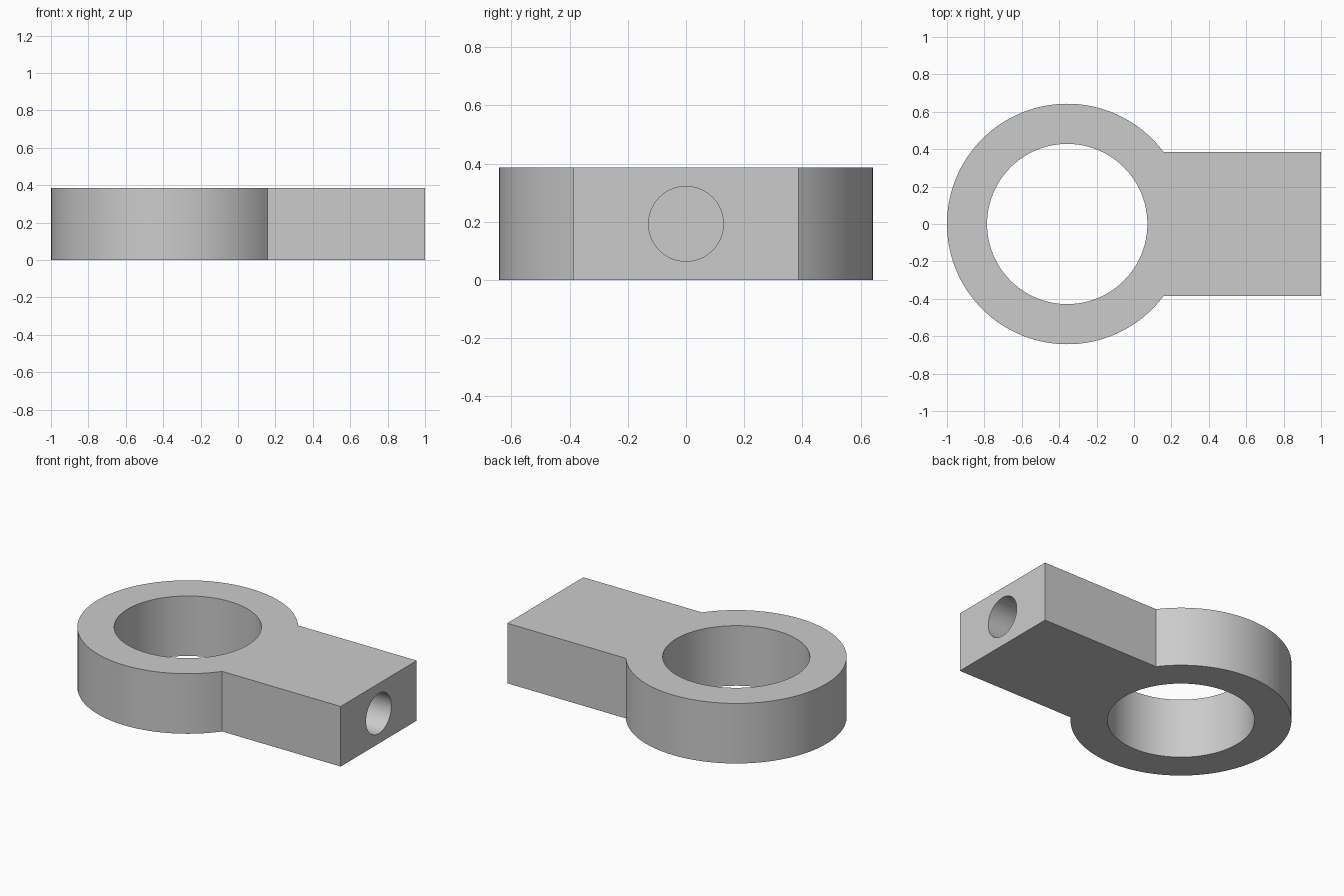
import bpy, bmesh, math
from mathutils import Matrix, Vector

cube = bpy.data.objects.get("Cube")
if cube:
    bpy.data.objects.remove(cube, do_unlink=True)

R_OUT, R_IN, R_BORE = 0.643, 0.4285, 0.1285
RING_X = -1 + R_OUT
HEIGHT = HALF_W = 0.386
BORE_DEPTH = 0.64
SEGMENTS = 96

grey = bpy.data.materials.new("plain_grey")
grey.use_nodes = True
grey.diffuse_color = (0.6, 0.6, 0.6, 1)
grey.node_tree.nodes["Principled BSDF"].inputs["Base Color"].default_value = grey.diffuse_color


def add_object(name, bm):
    bmesh.ops.recalc_face_normals(bm, faces=bm.faces[:])
    mesh = bpy.data.meshes.new(name)
    bm.to_mesh(mesh)
    bm.free()
    mesh.materials.append(grey)
    obj = bpy.data.objects.new(name, mesh)
    bpy.context.collection.objects.link(obj)
    return obj


def cylinder(name, radius, depth, matrix):
    bm = bmesh.new()
    bmesh.ops.create_cone(bm, cap_ends=True, segments=SEGMENTS, radius1=radius,
                          radius2=radius, depth=depth, matrix=matrix)
    obj = add_object(name, bm)
    obj.hide_render = True
    return obj


# Keyhole outline: ring arc running into a straight shank
start = math.asin(HALF_W / R_OUT)
sweep = 2 * (math.pi - start)
outline = [(1, -HALF_W), (1, HALF_W)]
for i in range(SEGMENTS + 1):
    a = start + sweep * i / SEGMENTS
    outline.append((RING_X + R_OUT * math.cos(a), R_OUT * math.sin(a)))

bm = bmesh.new()
base = bm.faces.new([bm.verts.new((x, y, 0)) for x, y in outline])
extruded = bmesh.ops.extrude_face_region(bm, geom=[base], use_keep_orig=True)
top = [v for v in extruded["geom"] if isinstance(v, bmesh.types.BMVert)]
bmesh.ops.translate(bm, verts=top, vec=Vector((0, 0, HEIGHT)))
body = add_object("rod_end_body", bm)

# Ring opening and blind bore in the shank end
cutters = [
    cylinder("ring_opening_cutter", R_IN, 2 * HEIGHT,
             Matrix.Translation((RING_X, 0, HEIGHT / 2))),
    cylinder("shank_bore_cutter", R_BORE, 2 * BORE_DEPTH,
             Matrix.Translation((1, 0, HEIGHT / 2)) @ Matrix.Rotation(math.pi / 2, 4, "Y")),
]
for obj in bpy.context.selected_objects:
    obj.select_set(False)
bpy.context.view_layer.objects.active = body
body.select_set(True)
for cutter in cutters:
    mod = body.modifiers.new(cutter.name, "BOOLEAN")
    mod.operation, mod.solver, mod.object = "DIFFERENCE", "EXACT", cutter
    bpy.ops.object.modifier_apply(modifier=mod.name)
    bpy.data.objects.remove(cutter, do_unlink=True)

bpy.ops.object.shade_smooth_by_angle(angle=math.radians(30))
